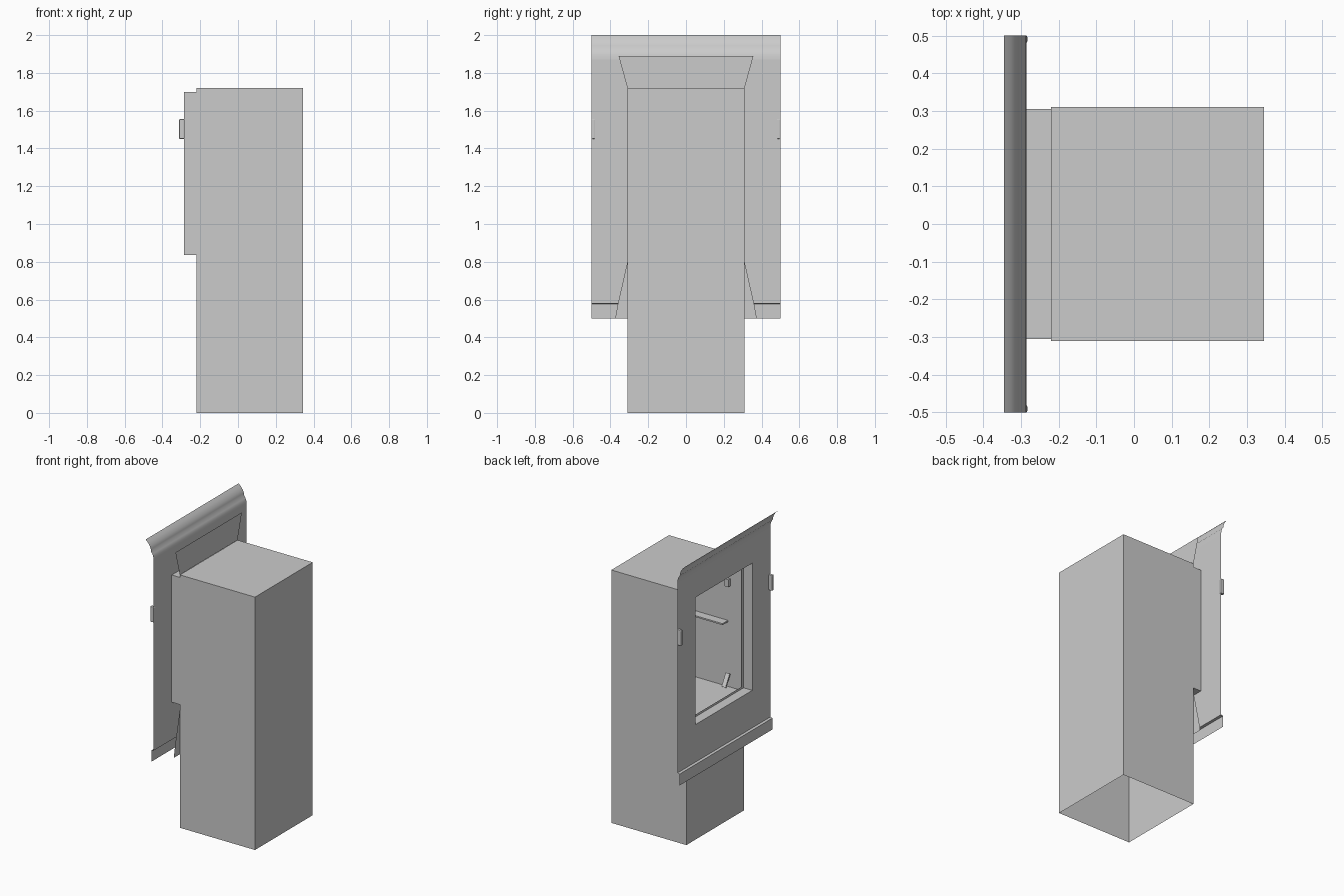
import bpy, bmesh
from math import radians

if "Cube" in bpy.data.objects:
    bpy.data.objects.remove(bpy.data.objects["Cube"])


def finish(name, bm):
    me = bpy.data.meshes.new(name)
    bmesh.ops.remove_doubles(bm, verts=bm.verts, dist=1e-5)
    bmesh.ops.recalc_face_normals(bm, faces=bm.faces)
    bm.to_mesh(me)
    bm.free()
    ob = bpy.data.objects.new(name, me)
    bpy.context.collection.objects.link(ob)
    return ob


def add_face(bm, pts):
    bm.faces.new([bm.verts.new(p) for p in pts])


def rect(y, z0, z1, x):
    return [(x, -y, z0), (x, y, z0), (x, y, z1), (x, -y, z1)]


def bridge(bm, a, b):
    """Closed band of quads between two loops of points."""
    for i in range(len(a)):
        j = (i + 1) % len(a)
        add_face(bm, [a[i], a[j], b[j], b[i]])


def sweep(name, prof, half):
    """Thin sheet: an x/z profile drawn out along y."""
    bm = bmesh.new()
    for (x0, z0), (x1, z1) in zip(prof, prof[1:]):
        add_face(bm, [(x0, -half, z0), (x0, half, z0), (x1, half, z1), (x1, -half, z1)])
    return finish(name, bm)


def box(name, lo, hi, bevel=0, tilt=0):
    bm = bmesh.new()
    bmesh.ops.create_cube(bm, size=1)
    for v in bm.verts:
        v.co = [c * (h - l) for c, l, h in zip(v.co, lo, hi)]
    ob = finish(name, bm)
    ob.location = [(l + h) / 2 for l, h in zip(lo, hi)]
    ob.rotation_euler.x = tilt
    if bevel:
        m = ob.modifiers.new("bevel", 'BEVEL')
        m.width, m.segments = bevel, 2
    return ob


XF, XP, XB, W = -0.22, -0.285, 0.345, 0.31   # cabinet face, panel, back, half width
Z0, Z1, WY = 0.835, 1.70, 0.305              # window limits

# Cabinet shell: open underneath, window cut in its face
bm = bmesh.new()
bottom = [(XF, -W, 0), (XB, -W, 0), (XB, W, 0), (XF, W, 0)]
top = [(x, y, 1.72) for x, y, z in bottom]
for i in range(3):
    add_face(bm, [bottom[i], bottom[i + 1], top[i + 1], top[i]])
add_face(bm, top)
bridge(bm, rect(W, 0, 1.72, XF), rect(0.283, 0.85, 1.685, XF))
finish("cabinet_shell", bm)

# Inner floor
bm = bmesh.new()
add_face(bm, [(x, y, 0.81) for x, y, z in bottom])
finish("inner_floor", bm)

# Front panel with window opening
bm = bmesh.new()
bridge(bm, rect(0.5, 0.58, 1.87, XP), rect(WY, Z0, Z1, XP))
finish("front_panel", bm)

# Window reveal between panel and cabinet
bm = bmesh.new()
bridge(bm, rect(WY, Z0, Z1, XP), rect(WY, Z0, Z1, XF))
finish("window_reveal", bm)

# Moulded cornice and stepped bottom lip
crown = sweep("cornice", [(XP, 1.87), (-0.287, 1.895), (-0.294, 1.915), (-0.304, 1.928),
                          (-0.306, 1.945), (-0.313, 1.963), (-0.327, 1.983), (-0.345, 2.0)], 0.5)
for o in bpy.context.selected_objects:
    o.select_set(False)
crown.select_set(True)
bpy.context.view_layer.objects.active = crown
bpy.ops.object.shade_smooth_by_angle(angle=radians(40))
sweep("bottom_lip", [(XP, 0.58), (-0.302, 0.577), (-0.302, 0.5)], 0.5)

# Flared backing sheet behind the panel
XS = -0.221
bm = bmesh.new()
add_face(bm, [(XS, -W, 1.72), (XS, W, 1.72), (XS, 0.357, 1.89), (XS, -0.357, 1.89)])
for s in (-1, 1):
    add_face(bm, [(XS, s * W, 0.5), (XS, s * 0.375, 0.5), (XS, s * 0.36, 0.58), (XS, s * W, 0.8)])
finish("flared_backing", bm)

# Side clips, and shelf rails with small brackets inside
for s, side in ((-1, "right"), (1, "left")):
    def pair(name, lo, hi, **kw):
        ys = sorted((s * lo[1], s * hi[1]))
        return box(f"{side}_{name}", (lo[0], ys[0], lo[2]), (hi[0], ys[1], hi[2]), **kw)
    pair("clip", (-0.312, 0.48, 1.45), (-0.283, 0.501, 1.555), bevel=0.005)
    if s < 0:
        pair("shelf_rail", (-0.10, 0.25, 1.25), (0.34, 0.309, 1.26))
        pair("lower_bracket", (-0.12, 0.275, 0.82), (-0.09, 0.285, 0.91), tilt=radians(30))
        pair("upper_bracket", (-0.12, 0.285, 1.50), (-0.09, 0.305, 1.55))
